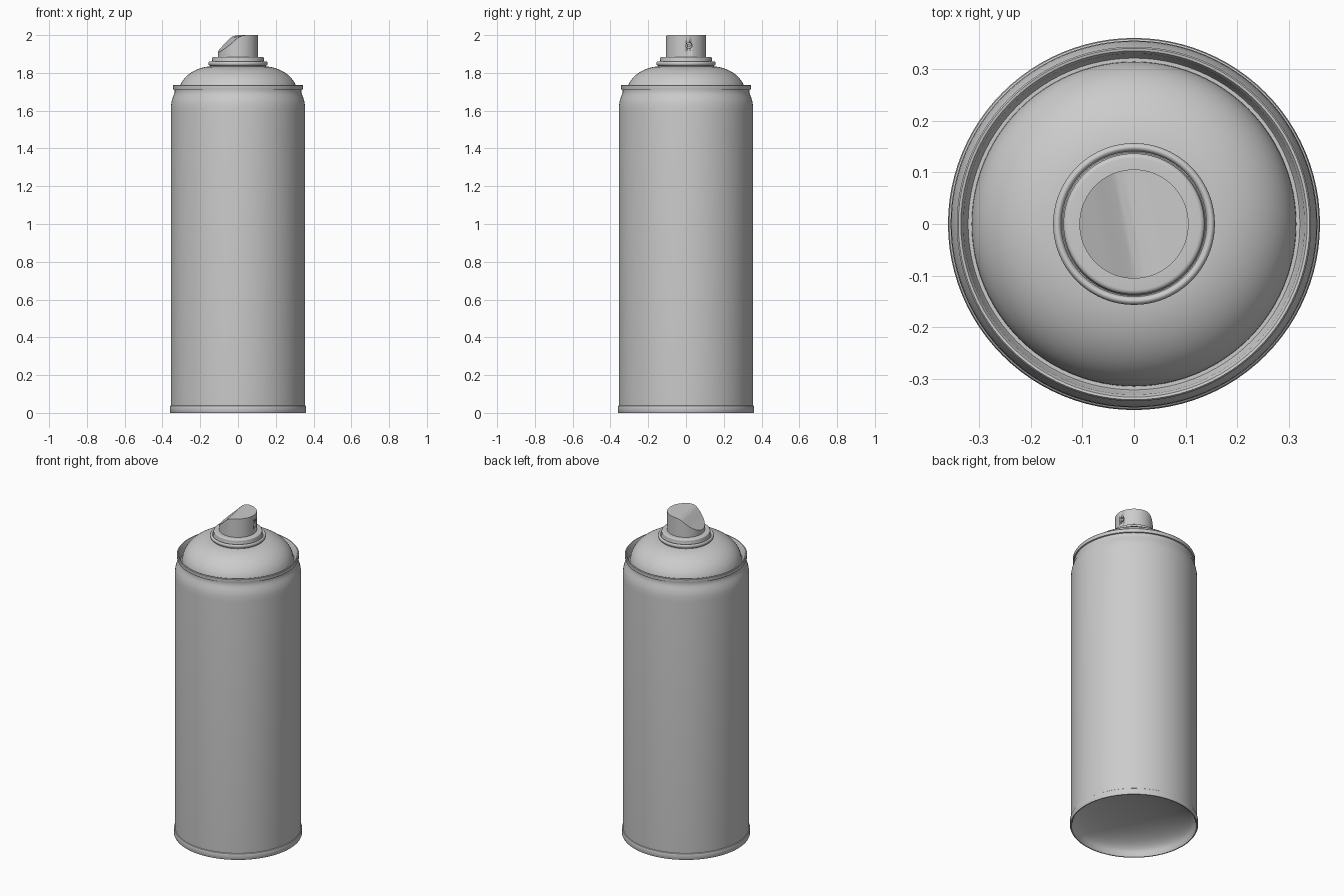
import bpy, bmesh, math
from mathutils import Matrix

if "Cube" in bpy.data.objects:
    bpy.data.objects.remove(bpy.data.objects["Cube"])

SEG = 96
TURN = math.radians(11)      # the spray cap is twisted slightly on the can


def finish(name, bm, angle=35):
    bmesh.ops.remove_doubles(bm, verts=bm.verts, dist=1e-5)
    bmesh.ops.recalc_face_normals(bm, faces=bm.faces)
    mesh = bpy.data.meshes.new(name)
    bm.to_mesh(mesh)
    bm.free()
    obj = bpy.data.objects.new(name, mesh)
    bpy.context.collection.objects.link(obj)
    bpy.ops.object.select_all(action='DESELECT')
    obj.select_set(True)
    bpy.context.view_layer.objects.active = obj
    bpy.ops.object.shade_smooth_by_angle(angle=math.radians(angle))
    return obj


def lathe(name, profile, height=None, angle=35):
    """Revolve (radius, z) points; height(x, y, z) may reshape each z."""
    bm = bmesh.new()
    rings = []
    for r, z in profile:
        ring = []
        for i in range(1 if r == 0 else SEG):
            a = 2 * math.pi * i / SEG
            x, y = r * math.cos(a), r * math.sin(a)
            ring.append(bm.verts.new((x, y, height(x, y, z) if height else z)))
        rings.append(ring)
    for a, b in zip(rings, rings[1:]):
        for i in range(SEG):
            j = (i + 1) % SEG
            quad = [a[i % len(a)], a[j % len(a)], b[j % len(b)], b[i % len(b)]]
            bm.faces.new(list(dict.fromkeys(quad)))
    return finish(name, bm, angle)


def arc(cx, cz, rx, rz, a0, a1, n):
    return [(cx + rx * math.cos(math.radians(a0 + (a1 - a0) * i / n)),
             cz + rz * math.sin(math.radians(a0 + (a1 - a0) * i / n)))
            for i in range(n + 1)]


# Body: straight wall, necked shoulder and rolled top seam
lathe("can_body", [
    (0.355, 0.03), (0.356, 0.05), (0.356, 1.60), (0.3545, 1.63), (0.351, 1.65),
    (0.345, 1.67), (0.339, 1.685), (0.335, 1.70), (0.336, 1.711),
    (0.343, 1.713), (0.344, 1.72), (0.344, 1.733), (0.341, 1.737),
    (0.336, 1.736), (0.331, 1.728), (0.327, 1.70), (0.322, 1.69), (0.315, 1.69)])

# Base: bottom seam and concave pressed floor
floor = [(0.345 * math.cos(t * math.pi / 24), 0.015 + 0.105 * math.sin(t * math.pi / 24))
         for t in range(12)]
lathe("base_ring", [(0.355, 0.04), (0.359, 0.037), (0.361, 0.03), (0.361, 0.006),
                    (0.358, 0.0), (0.352, 0.0)] + floor + [(0, 0.12)])

# Domed shoulder
lathe("top_dome", arc(0.13, 1.69, 0.185, 0.145, 0, 90, 18))

# Valve cup: rolled bead, groove and raised collar
lathe("valve_cup", [(0.146, 1.825)] + arc(0.149, 1.85, 0.008, 0.011, -90, 180, 14)
      + [(0.139, 1.85), (0.136, 1.856)]
      + arc(0.128, 1.876, 0.009, 0.009, 0, 90, 5) + [(0.10, 1.885)])


# Spray cap: cylinder whose top falls away in a smooth finger slope
SLOPE = [(-0.11, 1.906), (-0.06, 1.949), (-0.035, 1.973), (-0.018, 1.988),
         (0.0, 1.996), (0.02, 1.9995), (0.04, 2.0), (0.12, 2.0)]


def cap_height(x, y, z):
    if z < 1.9:
        return z
    s = x * math.cos(TURN) + y * math.sin(TURN)
    for (s0, z0), (s1, z1) in zip(SLOPE, SLOPE[1:]):
        if s <= s1:
            return z0 + (z1 - z0) * (s - s0) / (s1 - s0)
    return 2.0


R = 0.106
cap = lathe("spray_cap", [(0, 1.872), (R, 1.872), (R, 2.0)]
            + [(R * (1 - i / 16), 2.0) for i in range(1, 17)], cap_height)


# Nozzle opening in the cap and the small insert inside it
def nozzle_cylinder(name, radius, depth, dist):
    bm = bmesh.new()
    m = (Matrix.Rotation(TURN - math.radians(2), 4, 'Z')
         @ Matrix.Translation((dist, 0, 1.945)) @ Matrix.Rotation(math.pi / 2, 4, 'Y'))
    bmesh.ops.create_cone(bm, cap_ends=True, segments=24, radius1=radius,
                          radius2=radius, depth=depth, matrix=m)
    return finish(name, bm)


cutter = nozzle_cylinder("nozzle_cutter", 0.017, 0.04, 0.108)
cutter.hide_render = True
cutter.display_type = 'WIRE'
cut = cap.modifiers.new("nozzle_hole", 'BOOLEAN')
cut.operation = 'DIFFERENCE'
cut.object = cutter
nozzle_cylinder("nozzle_insert", 0.009, 0.02, 0.092)
